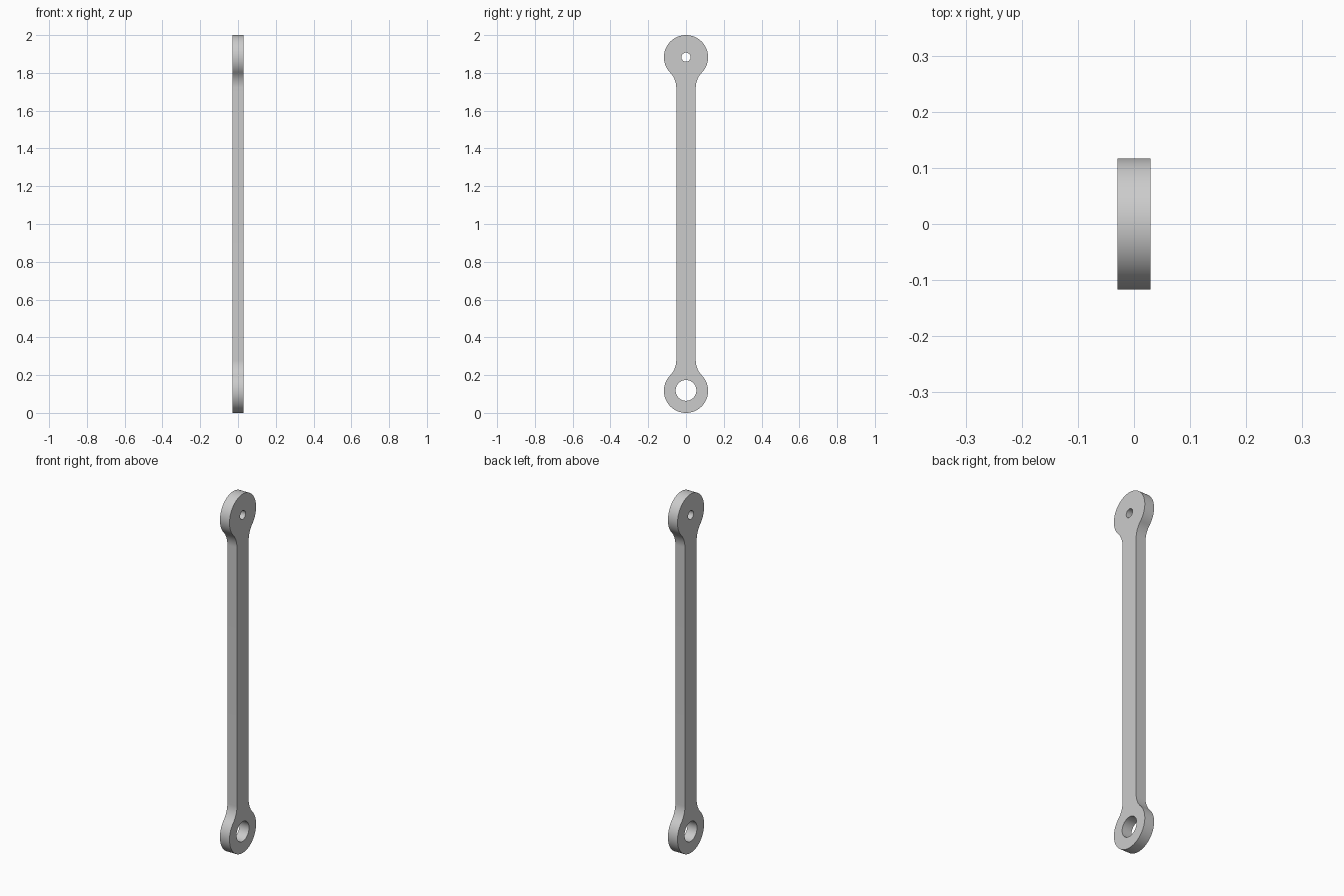
import bpy
import bmesh
from math import sqrt, atan2, pi, sin, cos, radians

if "Cube" in bpy.data.objects:
    bpy.data.objects.remove(bpy.data.objects["Cube"], do_unlink=True)

EYE_R = 0.117        # outer radius of both end eyes
HALF_WIDTH = 0.0515  # half width of the shank
FILLET_R = 0.117     # blend between shank and eye
HALF_THICK = 0.0295
TOP_Z, BOTTOM_Z = 2 - EYE_R, EYE_R
HOLES = [(BOTTOM_Z + 0.002, 0.055), (TOP_Z, 0.024)]


def arc(cy, cz, r, start, end, steps):
    """Points on a circular arc in the y-z plane."""
    return [(cy + r * cos(start + (end - start) * i / steps),
             cz + r * sin(start + (end - start) * i / steps))
            for i in range(steps + 1)]


# One quarter of the outline: shank, concave fillet, then the top eye
fillet_y = HALF_WIDTH + FILLET_R
drop = sqrt((EYE_R + FILLET_R) ** 2 - fillet_y ** 2)
tangent = atan2(-drop, fillet_y)
quarter = arc(fillet_y, TOP_Z - drop, FILLET_R, pi, tangent + pi, 14)
quarter += arc(0, TOP_Z, EYE_R, tangent, pi / 2, 36)[1:]

# Mirror to the other side, then to the bottom end
upper = quarter + [(-y, z) for y, z in reversed(quarter[:-1])]
outline = upper + [(y, 2 - z) for y, z in reversed(upper)]

# Flat plate with two holes, thickened sideways
bm = bmesh.new()


def add_loop(points):
    verts = [bm.verts.new((-HALF_THICK, y, z)) for y, z in points]
    for a, b in zip(verts, verts[1:] + verts[:1]):
        bm.edges.new((a, b))


add_loop(outline)
for z, r in HOLES:
    add_loop(arc(0, z, r, 0, 2 * pi, 48)[:-1])
bmesh.ops.triangle_fill(bm, edges=bm.edges[:], use_beauty=True, normal=(1, 0, 0))
extruded = bmesh.ops.extrude_face_region(bm, geom=bm.faces[:], use_keep_orig=True)["geom"]
bmesh.ops.translate(bm, vec=(2 * HALF_THICK, 0, 0),
                    verts=[g for g in extruded if isinstance(g, bmesh.types.BMVert)])
bmesh.ops.recalc_face_normals(bm, faces=bm.faces[:])

mesh = bpy.data.meshes.new("link_arm")
bm.to_mesh(mesh)
bm.free()
link = bpy.data.objects.new("link_arm", mesh)
bpy.context.collection.objects.link(link)

# Plain grey metal
grey = bpy.data.materials.new("grey")
grey.use_nodes = True
grey.diffuse_color = (0.6, 0.6, 0.6, 1)
grey.node_tree.nodes["Principled BSDF"].inputs["Base Color"].default_value = (0.6, 0.6, 0.6, 1)
mesh.materials.append(grey)

bpy.context.view_layer.objects.active = link
link.select_set(True)
bpy.ops.object.shade_smooth_by_angle(angle=radians(30))
